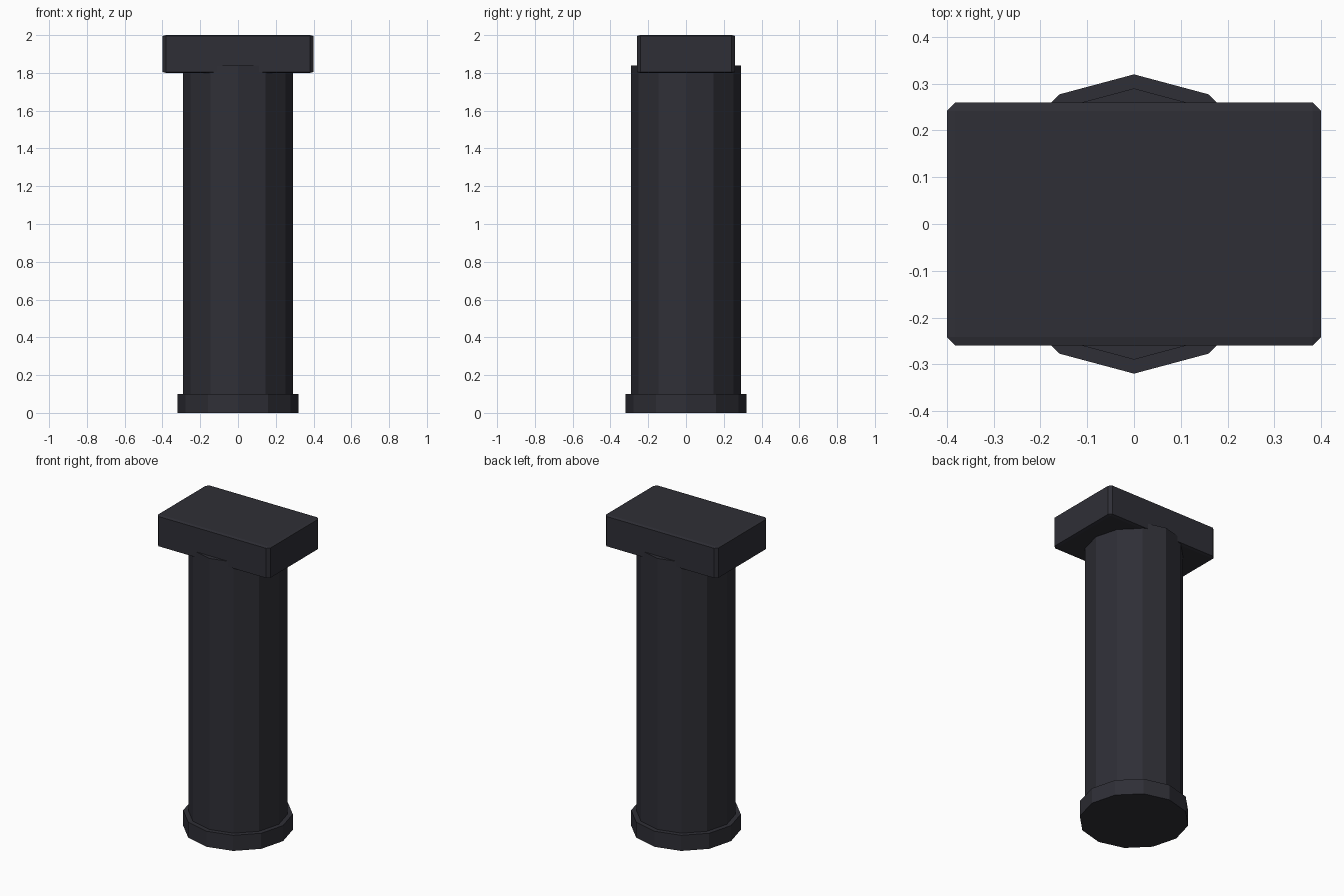
import bpy
import math

default = bpy.data.objects.get("Cube")
if default:
    bpy.data.objects.remove(default, do_unlink=True)

# Single dark slate colour
SLATE = (0.028, 0.028, 0.037, 1.0)
slate = bpy.data.materials.new("dark slate")
slate.use_nodes = True
slate.diffuse_color = SLATE
slate.node_tree.nodes["Principled BSDF"].inputs["Base Color"].default_value = SLATE


def finish(name):
    obj = bpy.context.object
    obj.name = name
    obj.data.materials.append(slate)
    return obj


def drum(name, radius, bottom, top):
    """Upright twelve-sided prism with a corner facing the front."""
    bpy.ops.mesh.primitive_cylinder_add(
        vertices=12, radius=radius, depth=top - bottom,
        location=(0, 0, (bottom + top) / 2))
    return finish(name)


# Base ring and shaft
drum("base", 0.32, 0.0, 0.1)
drum("shaft", 0.29, 0.1, 1.84)

# Cap block: chamfer is shallower in height than in plan
bpy.ops.mesh.primitive_cube_add(size=1, location=(0, 0, 1.9))
cap = finish("cap_block")
for v in cap.data.vertices:
    v.co.x *= 0.8
    v.co.y *= 0.52
    v.co.z *= 0.8
cap.scale.z = 0.25
bevel = cap.modifiers.new("chamfer", "BEVEL")
bevel.width = 0.018
bevel.segments = 1
bevel.limit_method = "ANGLE"
bevel.angle_limit = math.radians(30)
